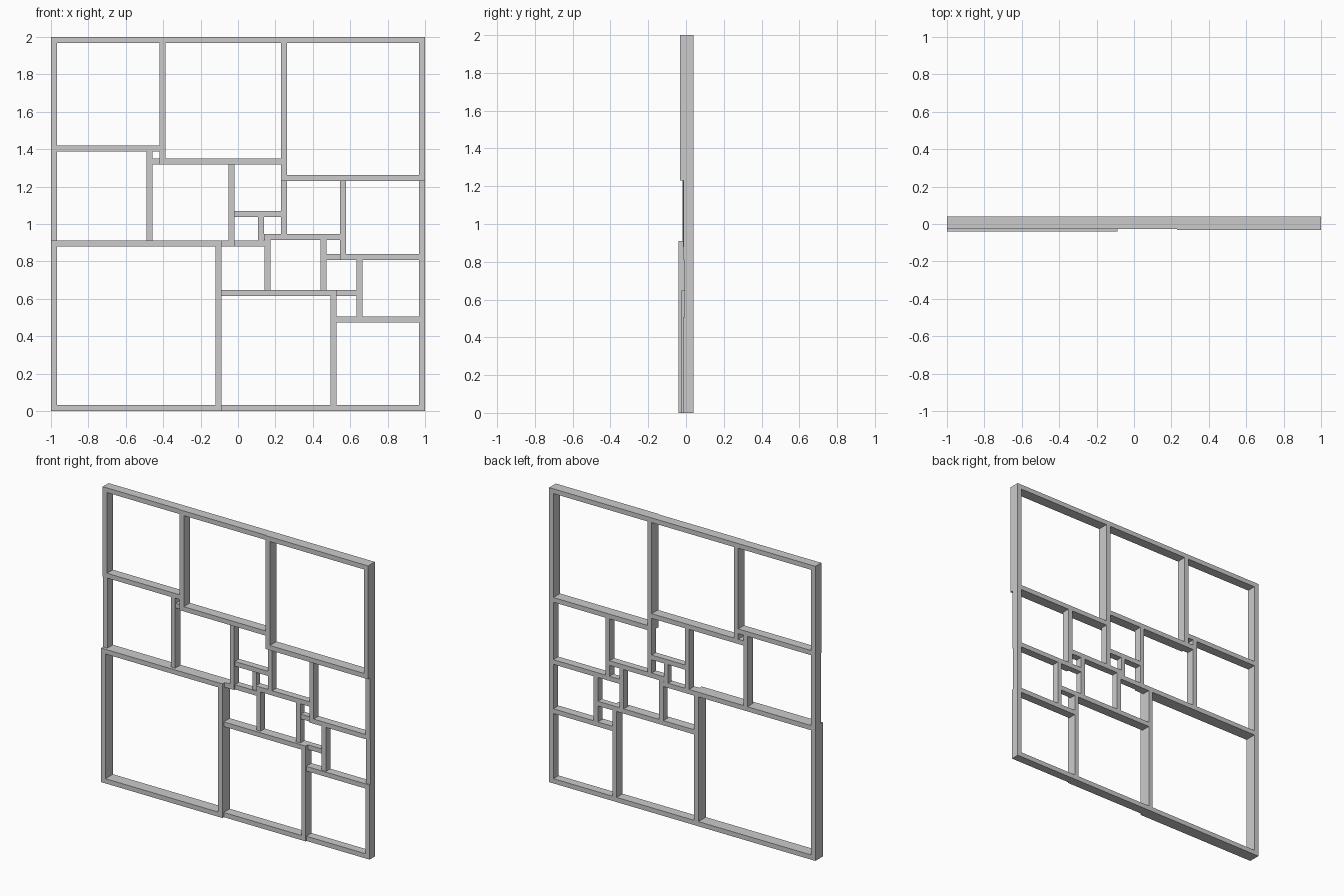
import bpy

if "Cube" in bpy.data.objects:
    bpy.data.objects.remove(bpy.data.objects["Cube"])

WALL = 0.032                  # thickness of every frame bar
UNIT = (2 - WALL) / 112       # grid unit: the panel is 112 units wide
BACK = 0.04                   # shared flush back plane

# Lower-left corner and size of each square cell, in grid units
CELLS = [
    (0, 0, 50), (50, 0, 35), (85, 0, 27),
    (85, 27, 8), (93, 27, 19),
    (50, 35, 15), (65, 35, 17), (82, 35, 11), (82, 46, 6), (88, 46, 24),
    (0, 50, 29), (29, 50, 25), (54, 50, 9), (63, 50, 2), (63, 52, 7),
    (70, 52, 18), (54, 59, 16),
    (29, 75, 4), (0, 79, 33), (33, 75, 37), (70, 70, 42),
]


def square_frame(name, x, z, size, depth):
    """Open square frame with its lower-left outer corner at x, z."""
    verts = []
    for y in (BACK - depth, BACK):
        for inset in (0, WALL):
            a, b = inset, size - inset
            verts += [(x + p, y, z + q) for p, q in ((a, a), (b, a), (b, b), (a, b))]
    faces = []
    for i in range(4):
        j = (i + 1) % 4
        faces += [
            (i, j, j + 4, i + 4),              # front
            (i + 8, i + 12, j + 12, j + 8),    # back
            (i, i + 8, j + 8, j),              # outer side
            (i + 4, j + 4, j + 12, i + 12),    # inner side
        ]
    mesh = bpy.data.meshes.new(name)
    mesh.from_pydata(verts, [], faces)
    mesh.update()
    obj = bpy.data.objects.new(name, mesh)
    bpy.context.collection.objects.link(obj)


# Neighbouring frames share a bar; larger cells stand further forward
for cx, cz, s in CELLS:
    square_frame(f"square_frame_{s}", -1 + cx * UNIT, cz * UNIT,
                 s * UNIT + WALL, 0.03 + 0.001 * s)
